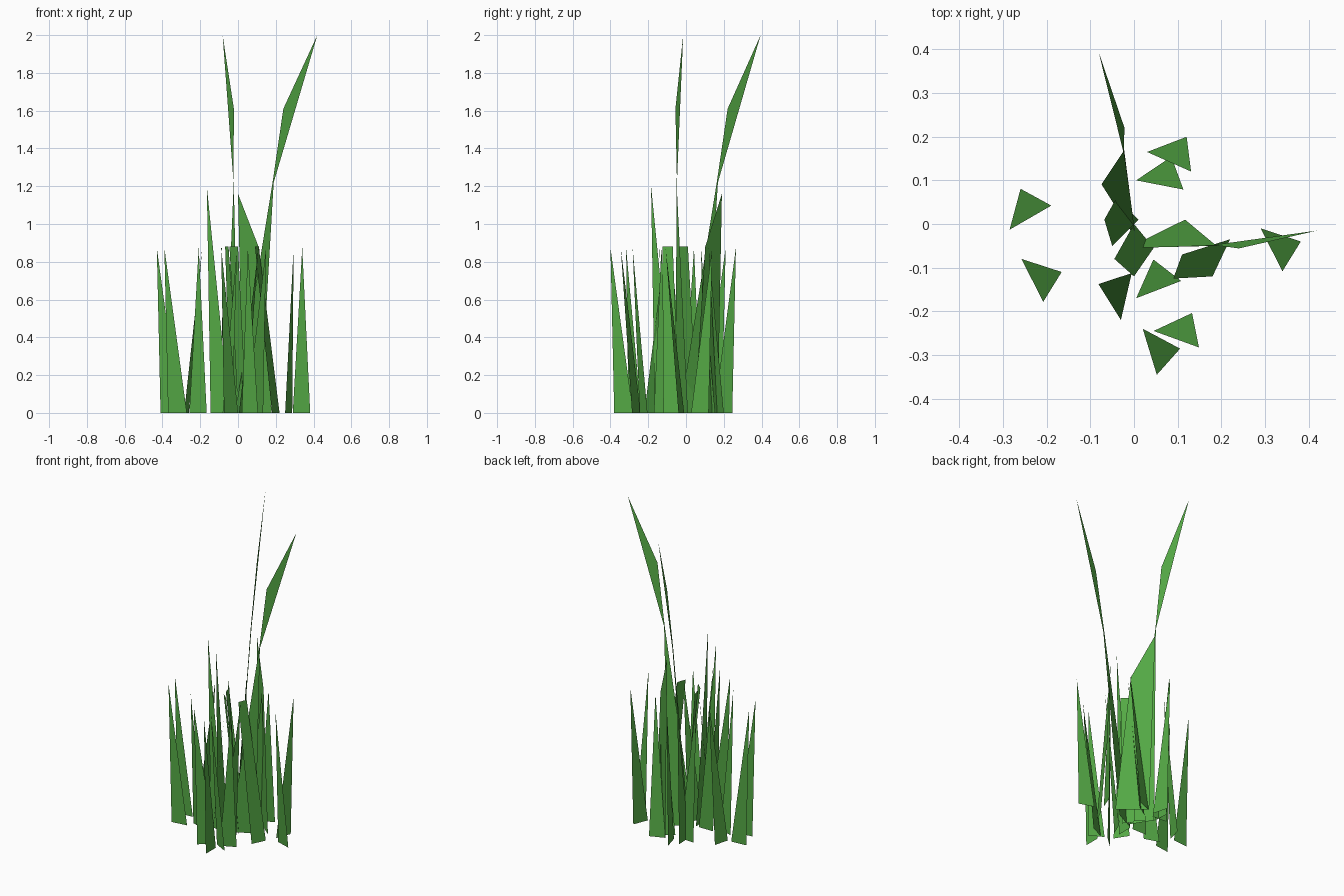
import bpy
from math import cos, sin, radians

green = bpy.data.materials.new("grass_green")
green.diffuse_color = (0.09, 0.40, 0.06, 1)


def sheet(name, verts, faces):
    mesh = bpy.data.meshes.new(name)
    mesh.from_pydata(verts, [], faces)
    mesh.materials.append(green)
    obj = bpy.data.objects.new(name, mesh)
    bpy.context.collection.objects.link(obj)
    return obj


def place(x, y, angle, points):
    """Turn local points by an angle and move them to x, y."""
    c, s = cos(radians(angle)), sin(radians(angle))
    return [(x + c * u - s * v, y + s * u + c * v, z) for u, v, z in points]


# Leaning short blades: base corner and heading of the base edge
LEANING = [(-.285, -.013, 75), (-.258, -.08, -18), (.03, .165, 21),
           (.005, .10, 34), (.29, -.01, -18), (.005, -.17, 66),
           (-.03, -.22, 122), (.045, -.245, 25), (.02, -.24, -28)]
for x, y, a in LEANING:
    tri = [(0, 0, 0), (.097, 0, 0), (.078, -.078, .875)]
    sheet("leaning_blade", place(x, y, a, tri), [(0, 1, 2)])

# Upright blades: outer base corner, heading inwards and height
UPRIGHT = [(-.41, -.02, 5, .875), (-.37, -.139, 8, .875),
           (-.085, .19, -87, .875), (-.14, .125, -3, .875),
           (.287, .12, -112, .875), (-.045, .245, -75, .875),
           (-.074, -.304, 42, .875), (.04, -.38, 90, .875),
           (-.145, -.066, 0, 1.2), (-.025, -.165, 90, 1.2)]
for x, y, a, h in UPRIGHT:
    tri = [(0, 0, 0), (.10, 0, 0), (-.02, 0, h)]
    sheet("upright_blade", place(x, y, a, tri), [(0, 1, 2)])

# Tall bent stalks: wide foot, pinch, bend and tip; the second one turned
STALK = [(-.20, -.005, 0), (-.068, .06, 0), (.004, 0, 1.22), (-.002, .002, 1.22),
         (.055, -.006, 1.61), (.235, .035, 2.0)]
for x, y, a in [(.185, -.05, 0), (-.022, .165, 96)]:
    sheet("tall_stalk", place(x, y, a, STALK), [(0, 1, 2, 3), (3, 2, 5, 4)])

# Medium upright leaf with a shoulder
LEAF = [(.035, 0, 0), (.23, 0, 0), (.14, 0, .88), (0, 0, 1.16)]
sheet("medium_leaf", place(0, .19, -39, LEAF), [(0, 1, 2, 3)])

# Blunt leaves with flat tops in the middle
BLUNT = [[(0, 0, 0), (.045, -.055, 0), (0, -.12, .88), (-.045, -.08, .88)],
         [(.22, -.035, 0), (.18, -.12, 0), (.09, -.125, .88), (.11, -.07, .88)],
         [(-.04, .06, 0), (.01, .01, 0), (-.05, -.05, .88), (-.068, .01, .88)]]
for pts in BLUNT:
    sheet("blunt_leaf", pts, [(0, 1, 2, 3)])
